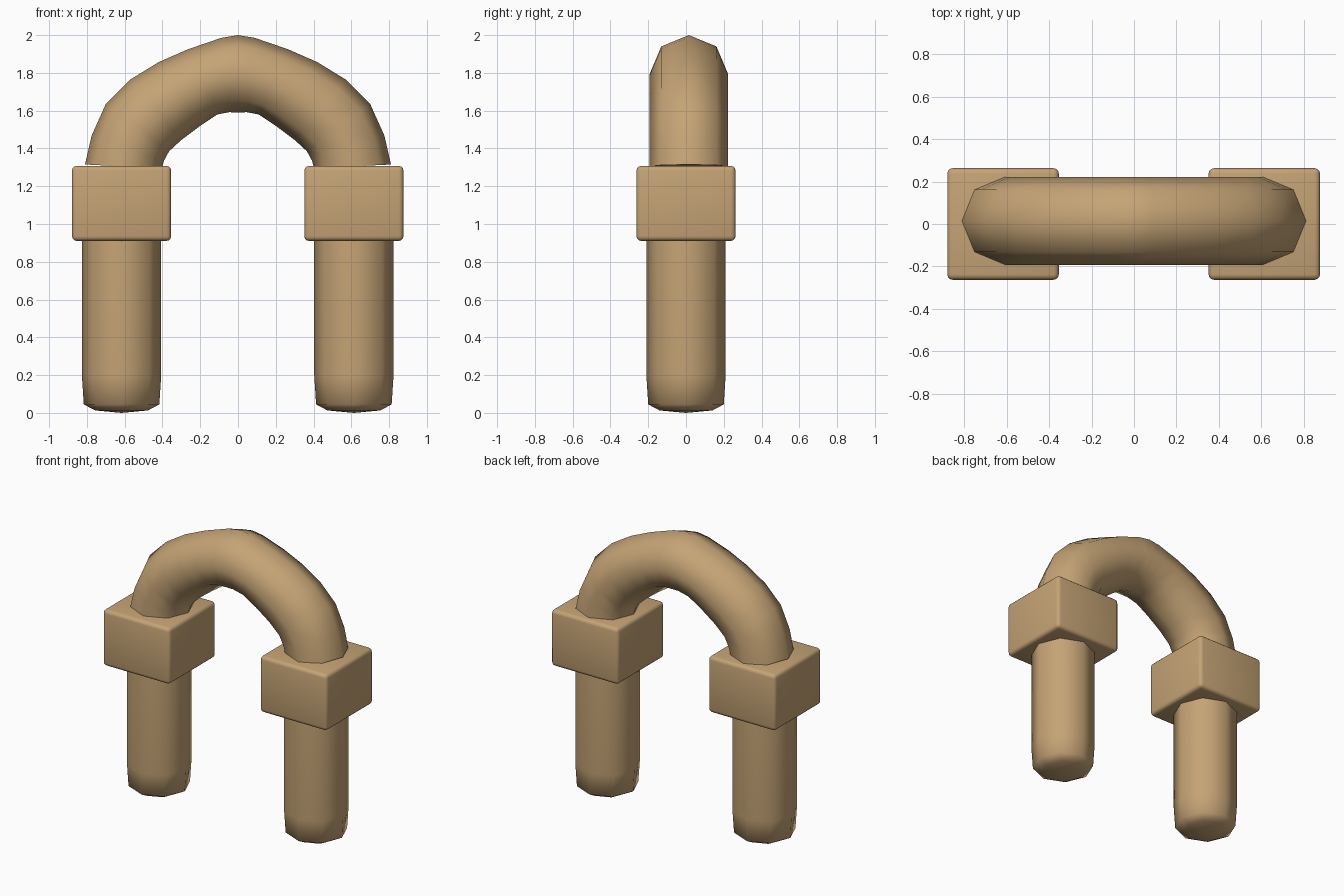
import bpy, bmesh, math
from mathutils import Vector

if "Cube" in bpy.data.objects:
    bpy.data.objects.remove(bpy.data.objects["Cube"])

tan = bpy.data.materials.new("tan")
tan.diffuse_color = (0.56, 0.37, 0.18, 1)
tan.use_nodes = True
tan.node_tree.nodes["Principled BSDF"].inputs["Base Color"].default_value = tan.diffuse_color
SIDES = 8


def finish(name, bm, angle=None):
    bmesh.ops.recalc_face_normals(bm, faces=bm.faces)
    for f in bm.faces:
        f.smooth = True
    me = bpy.data.meshes.new(name)
    bm.to_mesh(me)
    bm.free()
    me.materials.append(tan)
    ob = bpy.data.objects.new(name, me)
    bpy.context.collection.objects.link(ob)
    if angle:
        bpy.ops.object.select_all(action='DESELECT')
        ob.select_set(True)
        bpy.context.view_layer.objects.active = ob
        bpy.ops.object.shade_smooth_by_angle(angle=math.radians(angle))
    return ob


def skin(bm, rings, tips=None):
    """Join rings of points into a tube, closing the ends (to tip points if given)."""
    vs = [[bm.verts.new(p) for p in r] for r in rings]
    n = len(vs[0])
    for a, b in zip(vs, vs[1:]):
        for i in range(n):
            j = (i + 1) % n
            bm.faces.new((a[i], a[j], b[j], b[i]))
    for k, ring in enumerate((vs[0], vs[-1])):
        if tips:
            t = bm.verts.new(tips[k])
            for i in range(n):
                bm.faces.new((ring[i], ring[(i + 1) % n], t))
        else:
            bm.faces.new(ring)


def leg(name, x):
    # octagonal post with rounded ends
    half = [(0.14, 0.013), (0.20, 0.045), (0.21, 0.2)]
    prof = half + [(r, 1.312 - z) for r, z in reversed(half)]
    rings = [[(x + r * math.cos(i * math.tau / SIDES), r * math.sin(i * math.tau / SIDES), z)
              for i in range(SIDES)] for r, z in prof]
    bm = bmesh.new()
    skin(bm, rings, [(x, 0, 0.0), (x, 0, 1.312)])
    finish(name, bm)


def collar(name, x):
    # square block with softened edges
    bm = bmesh.new()
    bmesh.ops.create_cube(bm, size=1)
    for v in bm.verts:
        v.co = (v.co.x * 0.525 + x, v.co.y * 0.525, v.co.z * 0.397 + 1.109)
    bmesh.ops.bevel(bm, geom=bm.edges[:], offset=0.025, segments=3, profile=0.5, affect='EDGES')
    finish(name, bm, 30)


for side, x in (("left", -0.6165), ("right", 0.6135)):
    leg(side + "_leg", x)
    collar(side + "_collar", x)

# Arch: outer and inner points of each cross-section (x, z), right half
sections = [((0, 2.0), (0, 1.59)),
            ((0.09, 1.985), (0.045, 1.592)),
            ((0.265, 1.925), (0.11, 1.58)),
            ((0.42, 1.857), (0.20, 1.52)),
            ((0.57, 1.765), (0.30, 1.445)),
            ((0.70, 1.635), (0.365, 1.385)),
            ((0.775, 1.468), (0.392, 1.335)),
            ((0.81, 1.315), (0.402, 1.295))]
mirrored = [((-a[0], a[1]), (-b[0], b[1])) for a, b in reversed(sections[1:])]
rings = []
for o, i in mirrored + sections:
    o, i = Vector((o[0], 0, o[1])), Vector((i[0], 0, i[1]))
    mid, rad = (o + i) / 2 + Vector((0, 0.015, 0)), (o - i) / 2
    rings.append([mid + rad * math.cos(k * math.tau / SIDES)
                  + Vector((0, 0.207, 0)) * math.sin(k * math.tau / SIDES) for k in range(SIDES)])
bm = bmesh.new()
skin(bm, rings)
finish("arch", bm, 60)
